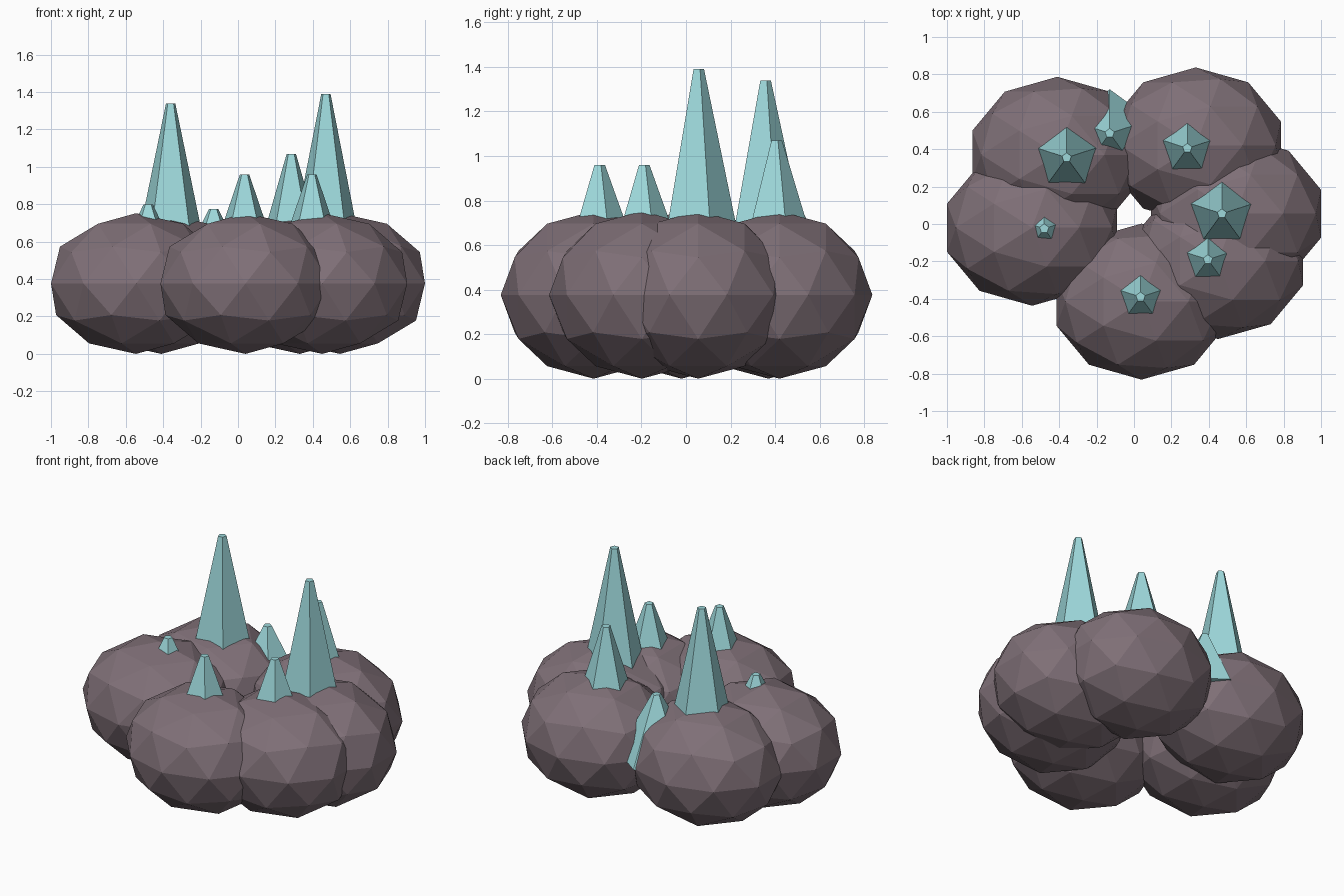
import bpy

if "Cube" in bpy.data.objects:
    bpy.data.objects.remove(bpy.data.objects["Cube"])

# flat colours
def material(name, rgb):
    m = bpy.data.materials.new(name)
    m.diffuse_color = (*rgb, 1)
    m.use_nodes = True
    m.node_tree.nodes["Principled BSDF"].inputs["Base Color"].default_value = m.diffuse_color
    return m

rock_mat = material("mauve_grey_rock", (0.212, 0.160, 0.184))
crystal_mat = material("pale_teal_crystal", (0.34, 0.69, 0.71))

MID = 0.376  # height of the rock centres, where the crystals are rooted

def finish(name, mat):
    ob = bpy.context.object
    ob.name = name
    ob.data.materials.append(mat)
    return ob

# ring of faceted boulders, all the same size
boulders = [(-0.545, -0.02), (-0.41, 0.37), (0.33, 0.42),
            (0.545, 0.055), (0.45, -0.198), (0.04, -0.415)]
for i, (x, y) in enumerate(boulders):
    bpy.ops.mesh.primitive_ico_sphere_add(subdivisions=2, radius=1, location=(x, y, MID))
    ob = finish(f"boulder_{i + 1}", rock_mat)
    ob.scale = (0.478, 0.417, MID)

# five-sided crystals with blunt tips: x, y, tip height
crystals = [(0.47, 0.055, 1.39), (-0.36, 0.355, 1.34), (0.285, 0.405, 1.07),
            (0.035, -0.39, 0.96), (0.395, -0.19, 0.96),
            (-0.13, 0.485, 0.775), (-0.48, -0.025, 0.80)]
for i, (x, y, top) in enumerate(crystals):
    bpy.ops.mesh.primitive_cone_add(vertices=5, radius1=0.235, radius2=0.026,
                                    depth=top - MID, location=(x, y, (top + MID) / 2))
    finish(f"crystal_{i + 1}", crystal_mat)
